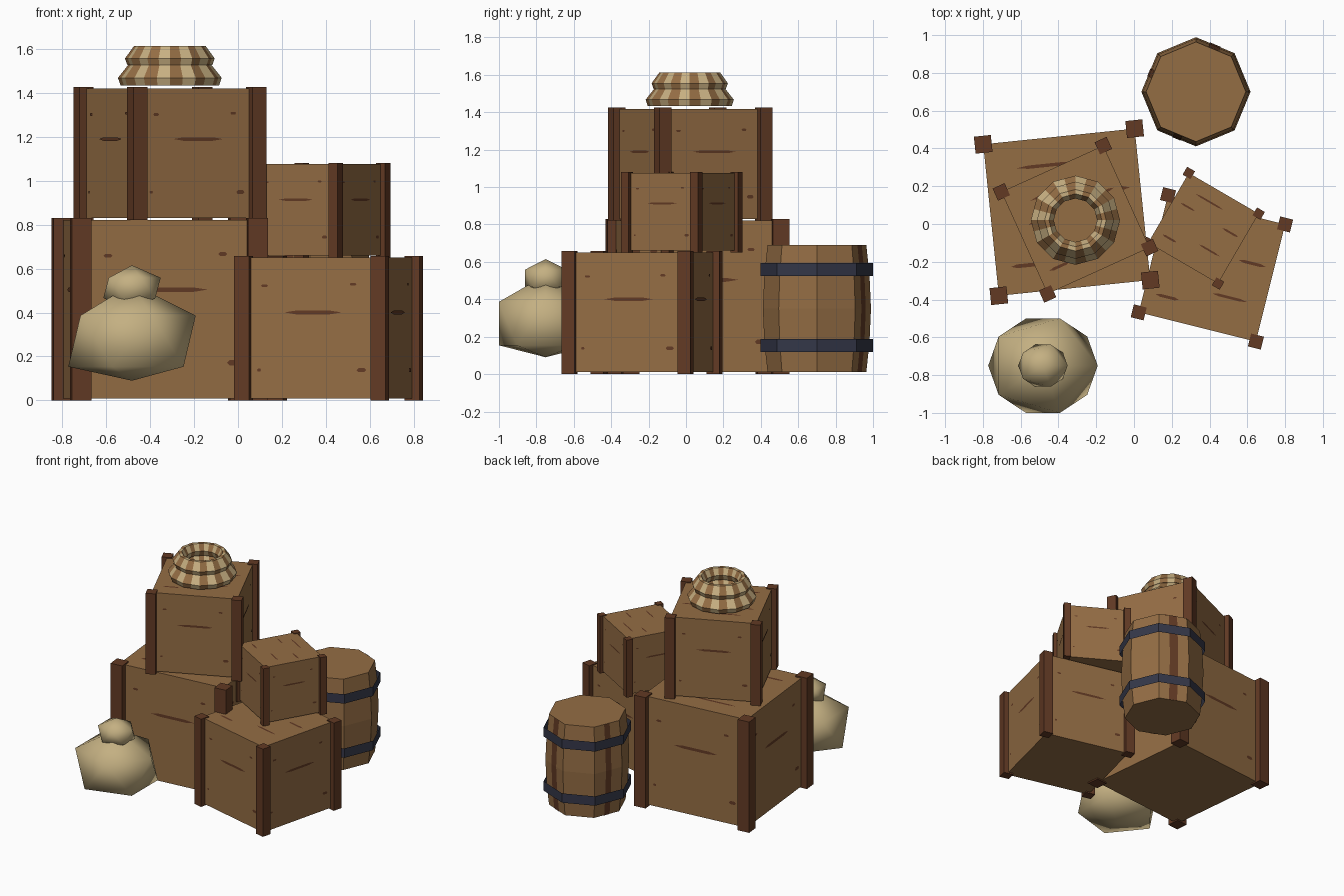
import bpy, bmesh, math
from mathutils import Matrix, Vector

if "Cube" in bpy.data.objects:
    bpy.data.objects.remove(bpy.data.objects["Cube"])


def srgb(r, g, b):
    f = lambda c: c / 12.92 if c <= 0.04045 else ((c + 0.055) / 1.055) ** 2.4
    return (f(r / 255), f(g / 255), f(b / 255), 1)


def material(name, rgb):
    m = bpy.data.materials.new(name)
    m.diffuse_color = srgb(*rgb)
    m.use_nodes = True
    m.node_tree.nodes["Principled BSDF"].inputs["Base Color"].default_value = m.diffuse_color
    return m


WOOD = material("wood", (148, 109, 68))
DARK = material("dark wood", (98, 58, 36))
IRON = material("iron", (52, 55, 72))
SACK = material("sackcloth", (196, 176, 130))
ROPE = material("rope light", (200, 176, 130))


def finish(bm, name, mats, loc=(0, 0, 0), rot=0.0, smooth=False, fix=True):
    if fix:
        bmesh.ops.recalc_face_normals(bm, faces=bm.faces[:])
    me = bpy.data.meshes.new(name)
    bm.to_mesh(me)
    bm.free()
    for m in mats:
        me.materials.append(m)
    for p in me.polygons:
        p.use_smooth = smooth
    ob = bpy.data.objects.new(name, me)
    ob.location = loc
    ob.rotation_euler.z = rot
    bpy.context.collection.objects.link(ob)
    return ob


def add_box(bm, center, size):
    bmesh.ops.create_cube(bm, size=1, matrix=Matrix.Translation(center) @ Matrix.Diagonal((*size, 1)))


# Grain streaks in face coordinates: start, end, height, thickness
SIDE_GRAIN = [(.3, .72, .61, .026), (.83, .9, .2, .03), (.13, .18, .8, .02), (.78, .83, .81, .02), (.1, .13, .2, .02)]
TOP_GRAIN = [(.2, .6, .82, .022), (.1, .3, .18, .025), (.55, .85, .3, .022), (.1, .3, .63, .022), (.7, .93, .62, .025)]


def streak(bm, origin, u, v, grain):
    a, b, h, t = grain
    d = (b - a) * .2
    pts = [(a, h), (a + d, h - t / 2), (b - d, h - t / 2), (b, h), (b - d, h + t / 2), (a + d, h + t / 2)]
    f = bm.faces.new([bm.verts.new(origin + u * x + v * y) for x, y in pts])
    f.material_index = 1


def crate(name, x, y, z0, side, z1, deg, post, lip):
    # Panelled box with grain plates on the sides and lid
    h, bottom, top = side / 2, z0 + .01, z1 - lip
    bm = bmesh.new()
    add_box(bm, (0, 0, (bottom + top) / 2), (side, side, top - bottom))
    bmesh.ops.recalc_face_normals(bm, faces=bm.faces[:])
    for k in range(4):
        r = Matrix.Rotation(k * math.pi / 2, 3, 'Z')
        for g in SIDE_GRAIN:
            streak(bm, r @ Vector((-h, -h - .003, bottom)), r @ Vector((side, 0, 0)), Vector((0, 0, top - bottom)), g)
    for g in TOP_GRAIN:
        streak(bm, Vector((-h, -h, top + .002)), Vector((side, 0, 0)), Vector((0, side, 0)), g)
    finish(bm, name, [WOOD, DARK], (x, y, 0), math.radians(deg), fix=False)
    # Corner posts
    bm = bmesh.new()
    for sx in (-1, 1):
        for sy in (-1, 1):
            add_box(bm, (sx * h, sy * h, (z0 + z1) / 2), (post, post, z1 - z0))
    finish(bm, name + "_posts", [DARK], (x, y, 0), math.radians(deg))


crate("large_crate", -.356, .0625, 0, .806, .83, 5.9, .09, .01)
crate("upper_crate", -.31, .0225, .82, .593, 1.425, 24.4, .07, .007)
crate("side_crate", .4125, -.235, 0, .639, .657, -14, .07, .007)
crate("small_crate", .3675, -.0225, .65, .428, 1.08, -30.2, .048, .005)


def lathe(bm, profile, n, closed=False, radius=lambda k: 1):
    rings = []
    for k in range(n):
        a = 2 * math.pi * k / n
        s = radius(k)
        rings.append([bm.verts.new((r * s * math.cos(a), r * s * math.sin(a), z)) for r, z in profile])
    m = len(profile)
    for k in range(n):
        p, q = rings[k], rings[(k + 1) % n]
        for j in range(m if closed else m - 1):
            f = bm.faces.new((p[j], q[j], q[(j + 1) % m], p[(j + 1) % m]))
            f.material_index = k % 2 if closed else 0
    return rings


# Barrel body with lids and dark stave streaks
BARREL = (.328, .70, 0)
profile = [(.264, .01), (.281, .17), (.289, .35), (.281, .53), (.264, .69)]
bm = bmesh.new()
rings = lathe(bm, profile, 8)
for j in (0, -1):
    bm.faces.new([r[j] for r in rings])
bmesh.ops.recalc_face_normals(bm, faces=bm.faces[:])
for deg, w in ((157.5, .022), (67.5, .03), (247.5, .022)):
    a = math.radians(deg)
    n, t = Vector((math.cos(a), math.sin(a), 0)), Vector((-math.sin(a), math.cos(a), 0))
    pairs = []
    for r, z in profile:
        c = n * (r * math.cos(math.pi / 8) + .003) + Vector((0, 0, z))
        pairs.append((bm.verts.new(c - t * w), bm.verts.new(c + t * w)))
    for p, q in zip(pairs, pairs[1:]):
        bm.faces.new((p[0], p[1], q[1], q[0])).material_index = 1
finish(bm, "barrel", [WOOD, DARK], BARREL, fix=False)

# Barrel hoops
for i, z in enumerate((.118, .524)):
    bm = bmesh.new()
    lathe(bm, [(.301, z), (.301, z + .07)], 8)
    finish(bm, "barrel_hoop_%d" % (i + 1), [IRON], BARREL, fix=False)


# Sack: squashed low-poly balls for body and tied top
def ball(name, scale, z, floor):
    bm = bmesh.new()
    bmesh.ops.create_icosphere(bm, subdivisions=1, radius=1)
    for v in bm.verts:
        v.co = Vector((v.co.x * scale[0], v.co.y * scale[1], max(v.co.z * scale[2] + z, floor)))
    finish(bm, name, [SACK], (-.482, -.75, 0), smooth=True)


ball("sack_body", (.324, .294, .26), .27, .09)
ball("sack_tied_top", (.146, .131, .103), .512, .40)

# Coiled rope: two twelve-sided rings with alternating strands
coils = [
    [(.224, 1.433), (.236, 1.467), (.19, 1.525), (.15, 1.525), (.12, 1.475), (.14, 1.433)],
    [(.193, 1.525), (.204, 1.555), (.163, 1.612), (.14, 1.612), (.115, 1.565), (.13, 1.525)],
]
for i, prof in enumerate(coils):
    bm = bmesh.new()
    lathe(bm, prof, 24, True, lambda k: 1 if k % 2 == 0 else math.cos(math.pi / 12))
    finish(bm, "rope_coil_%d" % (i + 1), [WOOD, ROPE], (-.31, .02, 0))
